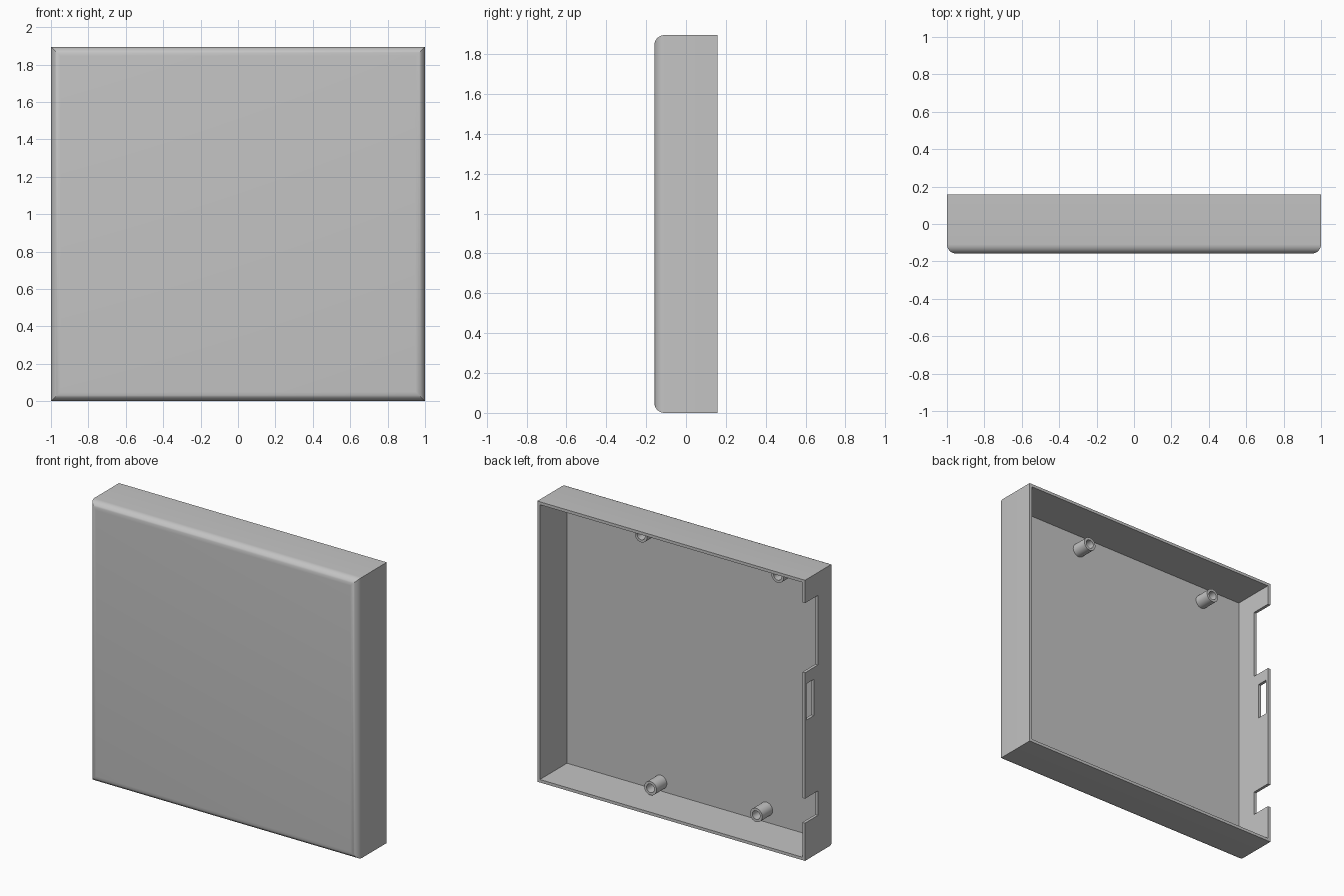
import bpy, bmesh, math
from mathutils import Matrix, Vector

cube = bpy.data.objects.get("Cube")
if cube:
    bpy.data.objects.remove(cube, do_unlink=True)

W, D, H = 2.0, 0.317, 1.895      # outer size
WALL, FLOOR_Y = 0.02, -0.13      # side thickness, inner face of the front panel
ROUND = 0.05                     # front edge radius

grey = bpy.data.materials.new("light_grey_plastic")
grey.use_nodes = True
colour = (0.55, 0.55, 0.55, 1)
grey.diffuse_color = colour
grey.node_tree.nodes["Principled BSDF"].inputs["Base Color"].default_value = colour


def add_object(name, bm):
    mesh = bpy.data.meshes.new(name)
    bm.to_mesh(mesh)
    bm.free()
    mesh.materials.append(grey)
    obj = bpy.data.objects.new(name, mesh)
    bpy.context.scene.collection.objects.link(obj)
    return obj


def activate(obj):
    bpy.ops.object.select_all(action='DESELECT')
    obj.select_set(True)
    bpy.context.view_layer.objects.active = obj


def add_box(bm, low, high):
    low, high = Vector(low), Vector(high)
    scale = Matrix.Diagonal((*(high - low), 1))
    bmesh.ops.create_cube(bm, size=1, matrix=Matrix.Translation((low + high) / 2) @ scale)


def hollow(bm, rim, depth):
    """Sink a recess into the face that points furthest towards +y."""
    face = max(bm.faces, key=lambda f: f.calc_center_median().y)
    bmesh.ops.inset_region(bm, faces=[face], thickness=rim, use_even_offset=True)
    new = bmesh.ops.extrude_discrete_faces(bm, faces=[face])["faces"]
    bmesh.ops.translate(bm, verts=new[0].verts[:], vec=(0, -depth, 0))


# Open-backed tray with rounded front edges
bm = bmesh.new()
add_box(bm, (-W / 2, -D / 2, 0), (W / 2, D / 2, H))
front_edges = [e for e in bm.edges if all(v.co.y < 0 for v in e.verts)]
bmesh.ops.bevel(bm, geom=front_edges, offset=ROUND, segments=8, profile=0.5, affect='EDGES')
hollow(bm, WALL, D / 2 - FLOOR_Y)
shell = add_object("case_shell", bm)

# Connector openings in the right wall: low y, high y, low z, high z
bm = bmesh.new()
for y0, y1, z0, z1 in [(0.02, 0.3, 1.27, 1.74),
                       (0.065, 0.14, 0.945, 1.19),
                       (0.02, 0.3, 0.255, 0.42)]:
    add_box(bm, (-1.1, y0, z0), (-0.94, y1, z1))
cutter = add_object("port_cutter", bm)
cutter.hide_render = True
activate(shell)
cut = shell.modifiers.new("ports", 'BOOLEAN')
cut.operation, cut.solver, cut.object = 'DIFFERENCE', 'EXACT', cutter
bpy.ops.object.modifier_apply(modifier=cut.name)
bpy.data.objects.remove(cutter, do_unlink=True)
bpy.ops.object.shade_smooth_by_angle(angle=math.radians(30))

# Hollow mounting posts standing on the inner face
POST_R, POST_L, SINK = 0.046, 0.11, 0.01
posts = {"upper_left_post": (0.35, 1.768), "upper_right_post": (-0.67, 1.768),
         "lower_left_post": (0.28, 0.08), "lower_right_post": (-0.51, 0.11)}
for name, (x, z) in posts.items():
    bm = bmesh.new()
    length = POST_L + SINK
    place = Matrix.Translation((x, FLOOR_Y - SINK + length / 2, z))
    bmesh.ops.create_cone(bm, cap_ends=True, segments=32, radius1=POST_R, radius2=POST_R,
                          depth=length, matrix=place @ Matrix.Rotation(-math.pi / 2, 4, 'X'))
    hollow(bm, 0.017, POST_L)
    post = add_object(name, bm)
    activate(post)
    bpy.ops.object.shade_smooth_by_angle(angle=math.radians(30))
